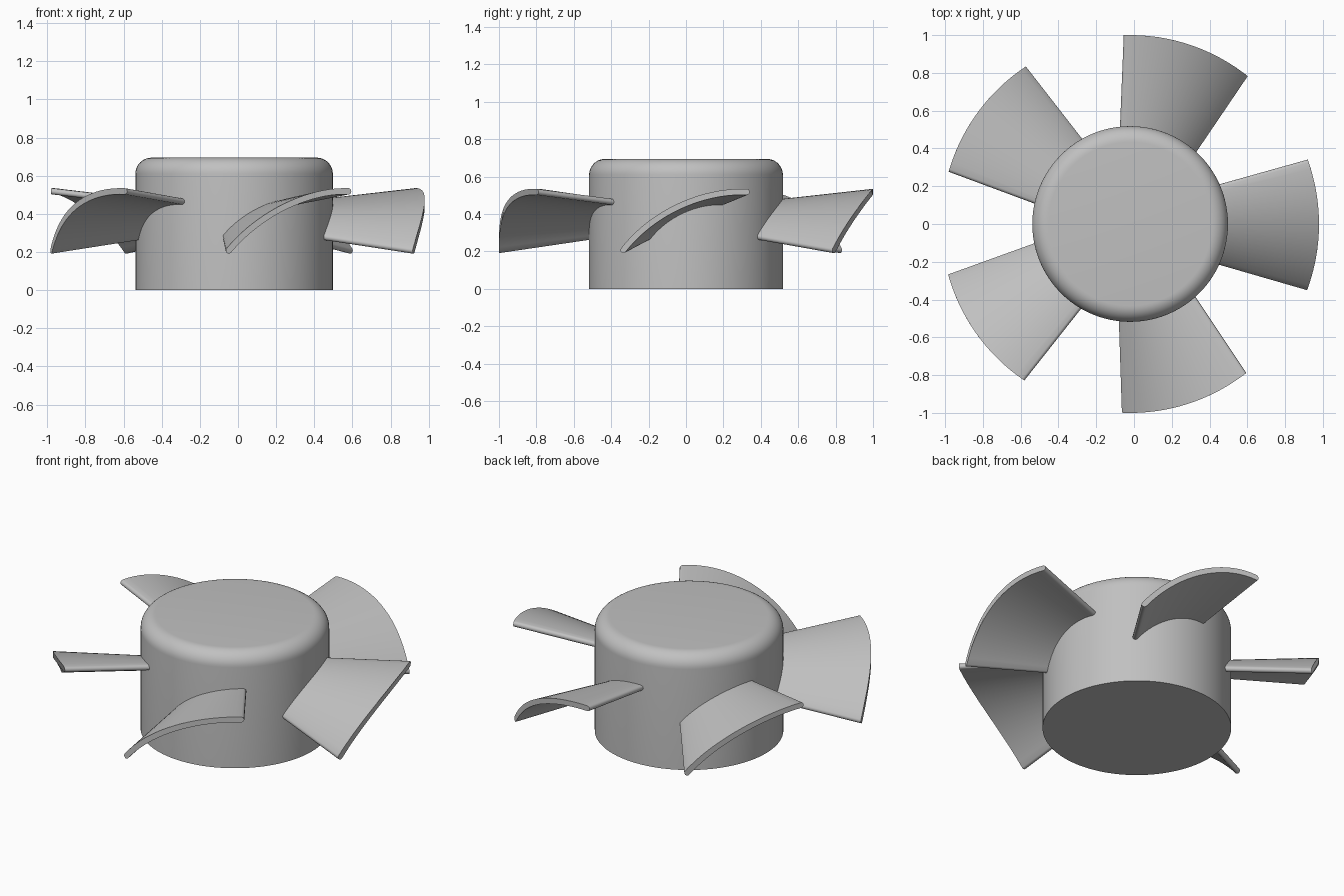
import bpy, bmesh
from math import sin, cos, tau, pi, sqrt, radians
from mathutils import Vector

cube = bpy.data.objects.get("Cube")
if cube:
    bpy.data.objects.remove(cube, do_unlink=True)

CENTRE_X = -0.0205
HUB_R, HUB_H, ROUND = 0.518, 0.695, 0.085
TIP_R, ROOT_R = 1.0, 0.45
APEX = Vector((-0.22, 0, 0.385))   # blades widen outward from this point
HALF_THICK = 0.016
BLADES = 5

grey = bpy.data.materials.new("plain grey")
grey.use_nodes = True
colour = (0.53, 0.53, 0.53, 1)
grey.diffuse_color = colour
grey.node_tree.nodes["Principled BSDF"].inputs["Base Color"].default_value = colour


def make_object(name, bm, angle=0.0):
    bmesh.ops.recalc_face_normals(bm, faces=bm.faces)
    mesh = bpy.data.meshes.new(name)
    bm.to_mesh(mesh)
    bm.free()
    mesh.materials.append(grey)
    obj = bpy.data.objects.new(name, mesh)
    obj.location.x = CENTRE_X
    obj.rotation_euler.z = angle
    bpy.context.collection.objects.link(obj)
    bpy.ops.object.select_all(action="DESELECT")
    obj.select_set(True)
    bpy.context.view_layer.objects.active = obj
    bpy.ops.object.shade_smooth_by_angle(angle=radians(35))
    return obj


# Hub: a turned profile with a rounded top rim
def build_hub(segments=96, steps=10):
    profile = [(HUB_R, 0)]
    for i in range(steps + 1):
        a = pi / 2 * i / steps
        profile.append((HUB_R - ROUND + ROUND * cos(a),
                        HUB_H - ROUND + ROUND * sin(a)))
    bm = bmesh.new()
    rings = [[bm.verts.new((r * cos(tau * k / segments), r * sin(tau * k / segments), z))
              for k in range(segments)] for r, z in profile]
    for low, high in zip(rings, rings[1:]):
        for k in range(segments):
            n = (k + 1) % segments
            bm.faces.new((low[k], low[n], high[n], high[k]))
    bm.faces.new(rings[0])
    bm.faces.new(rings[-1])
    make_object("hub", bm)


# Blade section: an arc that levels out at its upper edge, with round edges.
# Each entry is (arc angle, thickness offset across, thickness offset up).
def blade_section(sweep=radians(50.4), steps=20, cap=6):
    section = []
    for i in range(steps + 1):
        a = sweep * i / steps
        section.append((a, sin(-a), cos(a)))
    for i in range(1, cap):
        a = sweep + pi * i / cap
        section.append((sweep, sin(-a), cos(a)))
    for i in range(steps, -1, -1):
        a = sweep * i / steps
        section.append((a, sin(a), -cos(a)))
    for i in range(1, cap):
        a = pi + pi * i / cap
        section.append((0, sin(-a), cos(a)))
    return section


# Point of the section pushed outward from the apex onto a cylinder
def blade_point(entry, radius, arc_r=0.857, reach=1.16):
    a, ny, nz = entry
    u = (0.325 - arc_r * sin(a)) / reach
    w = (0.518 - arc_r * (1 - cos(a)) - APEX.z) / reach
    d = HALF_THICK * ny
    qa = 1 + u * u
    qb = 2 * (APEX.x + u * d)
    qc = APEX.x ** 2 + d * d - radius ** 2
    s = (-qb + sqrt(qb * qb - 4 * qa * qc)) / (2 * qa)
    return APEX + Vector((s, s * u + d, s * w + HALF_THICK * nz))


def build_blade(index):
    bm = bmesh.new()
    section = blade_section()
    root, tip = [[bm.verts.new(blade_point(e, r)) for e in section]
                 for r in (ROOT_R, TIP_R)]
    count = len(section)
    for k in range(count):
        n = (k + 1) % count
        bm.faces.new((root[k], root[n], tip[n], tip[k]))
    bm.faces.new(root)
    bm.faces.new(tip)
    make_object(f"blade_{index + 1}", bm, tau * index / BLADES)


build_hub()
for i in range(BLADES):
    build_blade(i)
